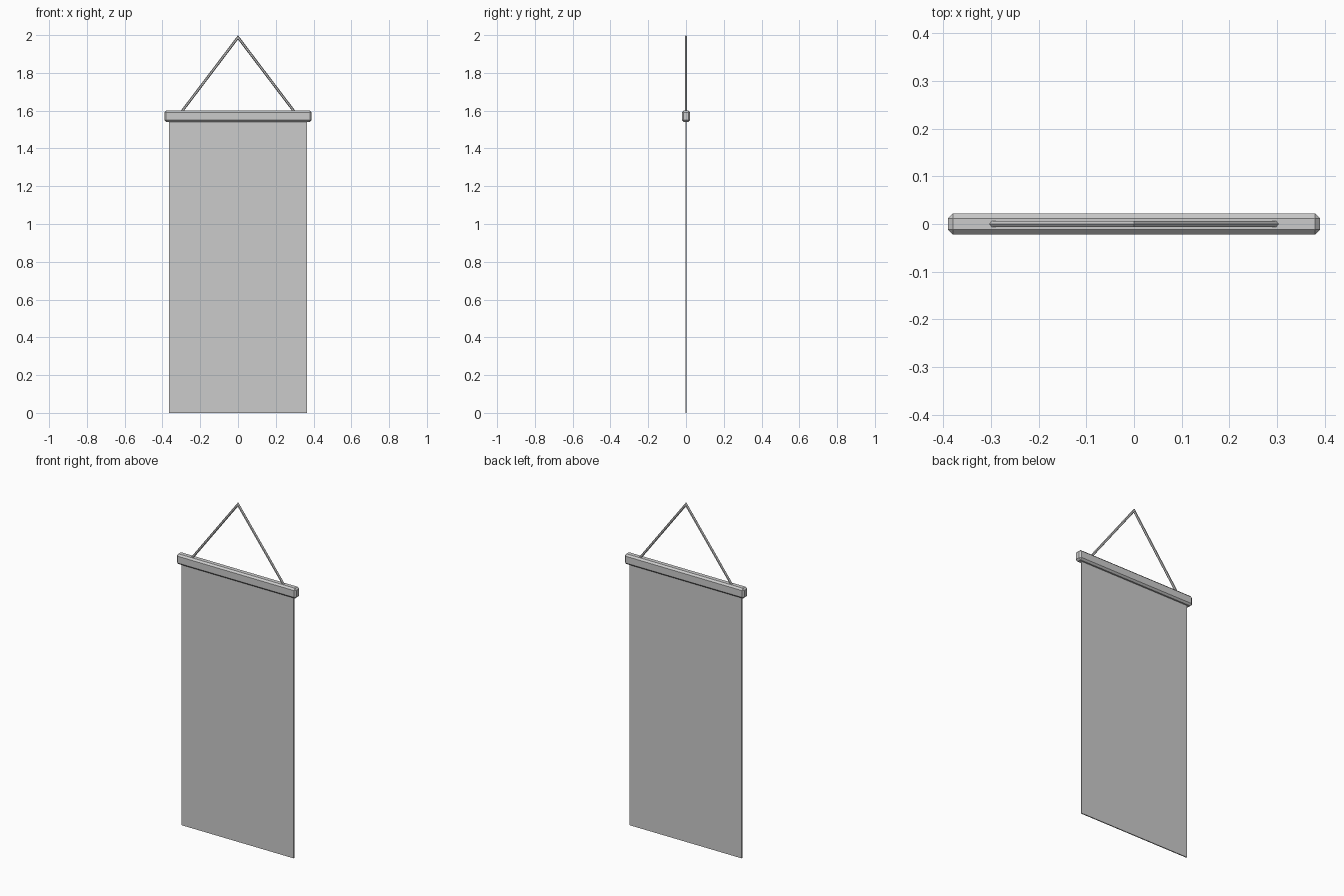
import bpy, bmesh
from math import cos, sin, tau, hypot

if "Cube" in bpy.data.objects:
    bpy.data.objects.remove(bpy.data.objects["Cube"])


def box(name, size, center, bevel=0.0):
    bpy.ops.mesh.primitive_cube_add(size=1, location=center)
    ob = bpy.context.object
    ob.name = name
    ob.scale = size
    bpy.ops.object.transform_apply(location=False, rotation=False, scale=True)
    if bevel:
        mod = ob.modifiers.new("chamfer", 'BEVEL')
        mod.width = bevel
        mod.segments = 1
    return ob


# Hanging cloth, tucked into the bar
box("banner_cloth", (0.73, 0.006, 1.56), (0, 0, 0.78))

# Chamfered wooden bar
box("top_bar", (0.78, 0.044, 0.06), (0, 0, 1.57), 0.01)

# Cord: six-sided section swept over a mitred peak
R, SIDES = 0.007, 6
FOOT_X, FOOT_Z = 0.302, 1.59
length = hypot(FOOT_X, 2.0 - FOOT_Z)
dx, dz = FOOT_X / length, (2.0 - FOOT_Z) / length
PEAK_Z = 2.0 - R / dx

bm = bmesh.new()
rings = []
for side in (-1, 0, 1):
    ring = []
    for i in range(SIDES):
        a = tau * i / SIDES + tau / 4
        y, out = R * cos(a), R * sin(a)
        if side:
            co = (side * (FOOT_X + out / dz), y, FOOT_Z)
        else:
            co = (0, y, PEAK_Z + out / dx)
        ring.append(bm.verts.new(co))
    rings.append(ring)
for a, b in zip(rings, rings[1:]):
    for i in range(SIDES):
        j = (i + 1) % SIDES
        bm.faces.new((a[i], a[j], b[j], b[i]))
bm.faces.new(rings[0])
bm.faces.new(rings[-1])
bmesh.ops.recalc_face_normals(bm, faces=bm.faces)
mesh = bpy.data.meshes.new("hanging_cord")
bm.to_mesh(mesh)
bm.free()
bpy.context.collection.objects.link(bpy.data.objects.new("hanging_cord", mesh))
